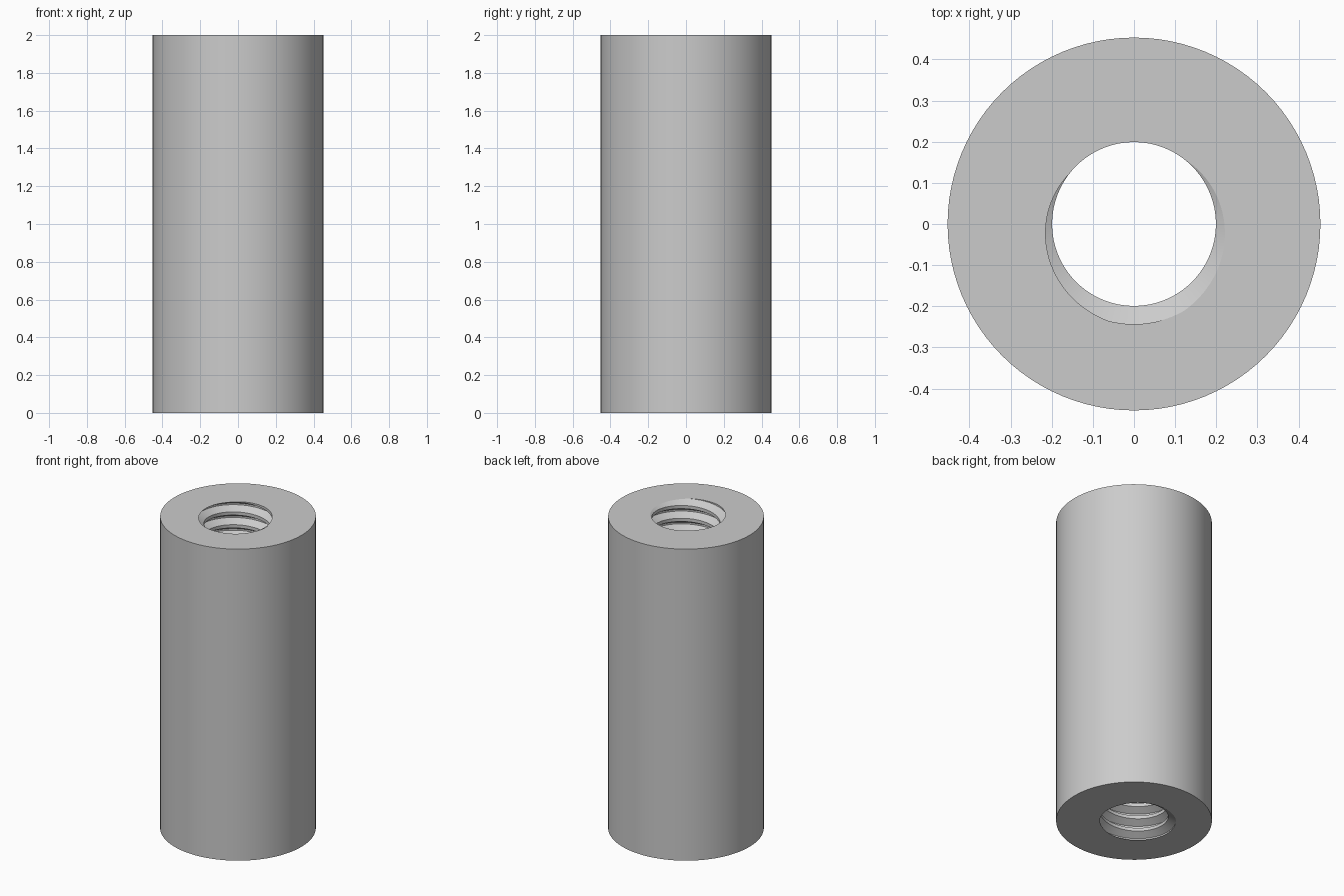
import bpy, bmesh, math

if "Cube" in bpy.data.objects:
    bpy.data.objects.remove(bpy.data.objects["Cube"])

HEIGHT, OUTER_R, BORE_R = 2.0, 0.453, 0.199
PITCH = 0.0822                       # right-handed 60 degree thread
ROOT_R = BORE_R + 0.541 * PITCH
SEGS = 96
START = 277.5 / 360                  # turn at which the groove meets the top

# Thread profile over one pitch: (height in pitches, radius)
PROFILE = [(-6 / 16, BORE_R), (-1 / 16, ROOT_R), (1 / 16, ROOT_R), (6 / 16, BORE_R)]


def ring_point(bm, i, r, z):
    a = 2 * math.pi * i / SEGS
    return bm.verts.new((r * math.cos(a), r * math.sin(a), z))


bm = bmesh.new()

# Threaded bore: the profile swept along a helix, longer than the part
columns = []
for i in range(SEGS):
    columns.append([
        ring_point(bm, i, r, HEIGHT + PITCH * (i / SEGS - START + turn + dz))
        for turn in range(-28, 4) for dz, r in PROFILE])
rows = len(columns[0])
for i in range(SEGS):
    step = len(PROFILE) if i == SEGS - 1 else 0   # the seam joins the next turn
    a, b = columns[i], columns[(i + 1) % SEGS]
    for j in range(rows - 1 - step):
        bm.faces.new((a[j], a[j + 1], b[j + 1 + step], b[j + step]))

# Trim the thread level with both ends
for z, up in ((0, -1), (HEIGHT, 1)):
    bmesh.ops.bisect_plane(bm, geom=bm.verts[:] + bm.edges[:] + bm.faces[:], dist=1e-6,
                           plane_co=(0, 0, z), plane_no=(0, 0, up), clear_outer=True)
bmesh.ops.delete(bm, geom=[v for v in bm.verts if not v.link_faces], context='VERTS')
bmesh.ops.remove_doubles(bm, verts=bm.verts[:], dist=1e-5)

# Outer wall
low = [ring_point(bm, i, OUTER_R, 0) for i in range(SEGS)]
high = [ring_point(bm, i, OUTER_R, HEIGHT) for i in range(SEGS)]
for i in range(SEGS):
    n = (i + 1) % SEGS
    bm.faces.new((low[i], low[n], high[n], high[i]))

# Flat end faces between the wall and the bore
for z, up in ((0, -1), (HEIGHT, 1)):
    rim = [e for e in bm.edges if e.is_boundary
           and all(abs(v.co.z - z) < 1e-4 for v in e.verts)]
    bmesh.ops.triangle_fill(bm, edges=rim, use_beauty=True, normal=(0, 0, up))
bmesh.ops.recalc_face_normals(bm, faces=bm.faces[:])

mesh = bpy.data.meshes.new("threaded_sleeve")
bm.to_mesh(mesh)
bm.free()
steel = bpy.data.materials.new("light_grey")
steel.diffuse_color = (0.6, 0.6, 0.6, 1)
steel.use_nodes = True
steel.node_tree.nodes["Principled BSDF"].inputs["Base Color"].default_value = steel.diffuse_color
mesh.materials.append(steel)
sleeve = bpy.data.objects.new("threaded_sleeve", mesh)
bpy.context.collection.objects.link(sleeve)
bpy.context.view_layer.objects.active = sleeve
sleeve.select_set(True)
bpy.ops.object.shade_smooth_by_angle(angle=math.radians(30))
